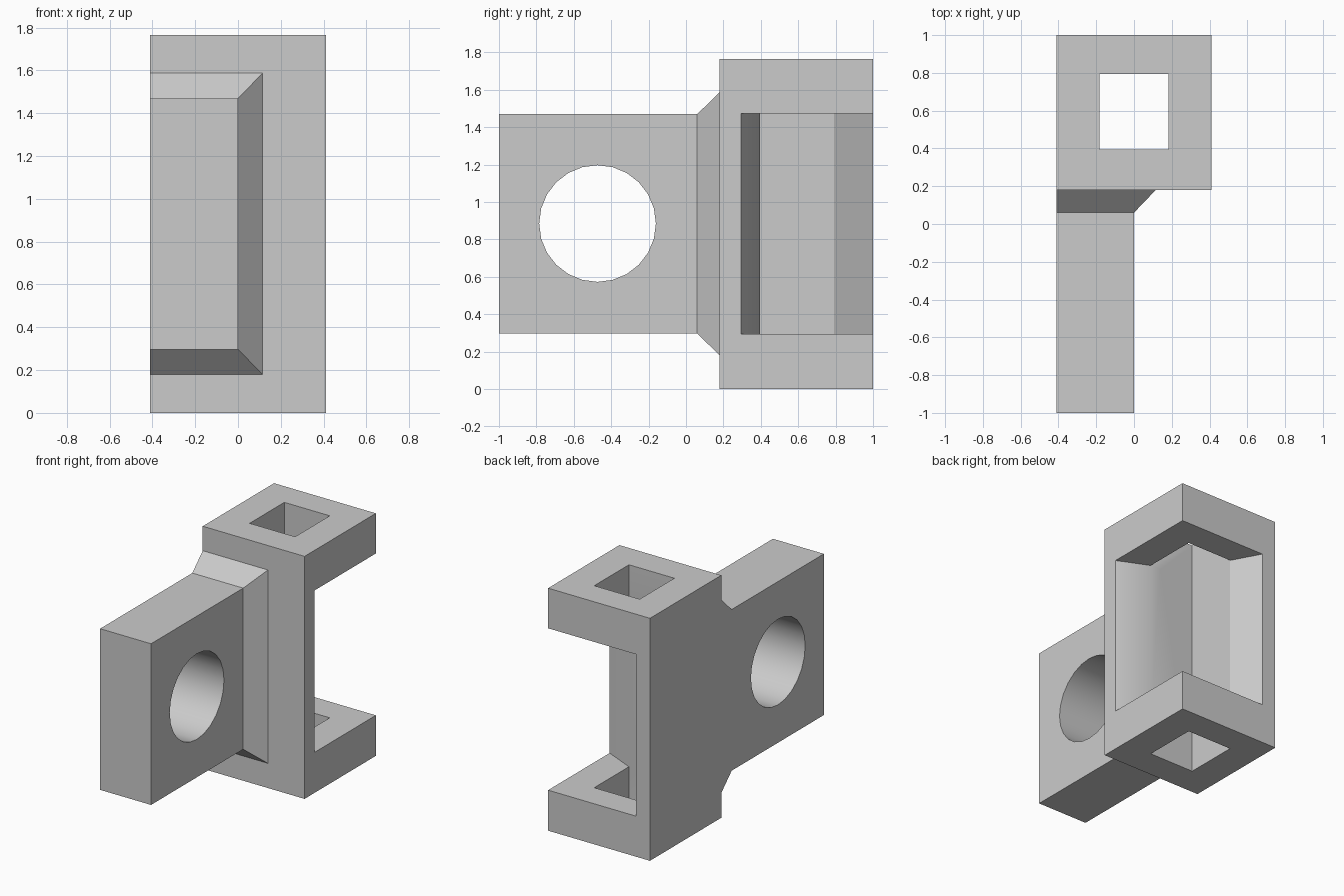
import bpy, bmesh, math

if "Cube" in bpy.data.objects:
    bpy.data.objects.remove(bpy.data.objects["Cube"], do_unlink=True)

# Single plain grey
grey = bpy.data.materials.new("light grey")
grey.use_nodes = True
colour = (0.6, 0.6, 0.6, 1)
grey.diffuse_color = colour
grey.node_tree.nodes["Principled BSDF"].inputs["Base Color"].default_value = colour


def loft(name, rings):
    """Closed solid skinned through a series of matching rings."""
    bm = bmesh.new()
    loops = [[bm.verts.new(p) for p in ring] for ring in rings]
    bm.faces.new(loops[0])
    bm.faces.new(loops[-1])
    for a, b in zip(loops, loops[1:]):
        for i in range(len(a)):
            j = (i + 1) % len(a)
            bm.faces.new((a[i], a[j], b[j], b[i]))
    bmesh.ops.recalc_face_normals(bm, faces=bm.faces)
    mesh = bpy.data.meshes.new(name)
    bm.to_mesh(mesh)
    bm.free()
    mesh.materials.append(grey)
    obj = bpy.data.objects.new(name, mesh)
    bpy.context.collection.objects.link(obj)
    return obj


def prism(name, outline, z0, z1):
    return loft(name, [[(x, y, z) for x, y in outline] for z in (z0, z1)])


def rect(x0, x1, y0, y1):
    return [(x0, y0), (x1, y0), (x1, y1), (x0, y1)]


def combine(target, tool, operation):
    tool.hide_render = True
    bpy.context.view_layer.objects.active = target
    mod = target.modifiers.new(operation, 'BOOLEAN')
    mod.operation = operation
    mod.solver = 'EXACT'
    mod.object = tool
    bpy.ops.object.modifier_apply(modifier=mod.name)
    bpy.data.objects.remove(tool, do_unlink=True)


HALF, FRONT, TOP = 0.41, 0.18, 1.765
INNER, WALL = 0.183, 0.395

# Square column
bracket = prism("bracket", rect(-HALF, HALF, FRONT, 1), 0, TOP)

# Side plate with a flared root that sinks into the column
sections = [(-1, 0, 0.297, 1.47), (0.06, 0, 0.297, 1.47),
            (FRONT, 0.115, 0.18, 1.587), (0.25, 0.115, 0.18, 1.587)]
plate = loft("side_plate", [[(x, y, z) for x, z in rect(-HALF, x1, z0, z1)]
                            for y, x1, z0, z1 in sections])
combine(bracket, plate, 'UNION')

# Open pocket leaving an L-shaped wall with tapered ends
pocket = prism("pocket_cutter",
               [(HALF, 0.293), (INNER, WALL), (-INNER, WALL), (-INNER, 0.792),
                (-0.297, 1), (-0.297, 1.2), (0.7, 1.2), (0.7, 0.293)],
               0.295, 1.473)
combine(bracket, pocket, 'DIFFERENCE')

# Square opening through both end plates
opening = prism("opening_cutter", rect(-INNER, INNER, WALL, 0.794), -0.2, TOP + 0.2)
combine(bracket, opening, 'DIFFERENCE')

# Round bore across the side plate
SIDES, RADIUS = 24, 0.312
angles = [math.tau * i / SIDES for i in range(SIDES)]
bore = loft("bore_cutter", [[(x, -0.473 + RADIUS * math.cos(a), 0.885 + RADIUS * math.sin(a))
                             for a in angles] for x in (-0.6, 0.2)])
combine(bracket, bore, 'DIFFERENCE')

# Smooth bore, crisp edges elsewhere
bpy.ops.object.select_all(action='DESELECT')
bracket.select_set(True)
bpy.context.view_layer.objects.active = bracket
bpy.ops.object.shade_smooth_by_angle(angle=math.radians(25))
